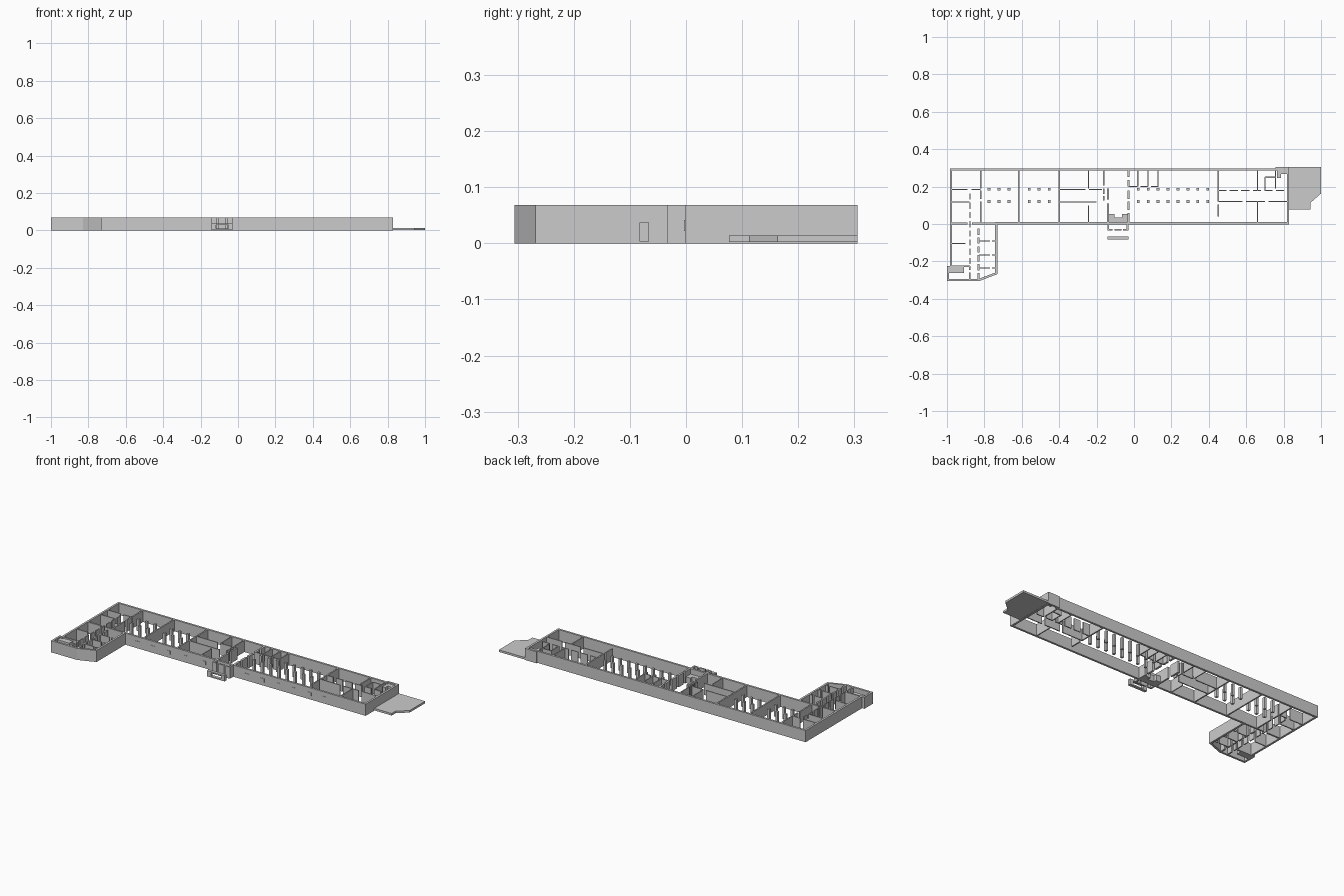
import bpy, bmesh
from mathutils import Vector

if "Cube" in bpy.data.objects:
    bpy.data.objects.remove(bpy.data.objects["Cube"])

H = 0.068   # wall height
T = 0.008   # partition thickness


def finish(bm, name):
    bmesh.ops.recalc_face_normals(bm, faces=bm.faces)
    me = bpy.data.meshes.new(name)
    bm.to_mesh(me)
    bm.free()
    ob = bpy.data.objects.new(name, me)
    bpy.context.collection.objects.link(ob)
    return ob


def boxes(name, items):
    """One object from boxes (x0, x1, y0, y1, z0, z1)."""
    bm = bmesh.new()
    for x0, x1, y0, y1, z0, z1 in items:
        vs = bmesh.ops.create_cube(bm, size=1)["verts"]
        for v in vs:
            v.co = ((x0 + x1) / 2 + v.co.x * (x1 - x0),
                    (y0 + y1) / 2 + v.co.y * (y1 - y0),
                    (z0 + z1) / 2 + v.co.z * (z1 - z0))
    return finish(bm, name)


def prism(name, pts, z0, z1):
    bm = bmesh.new()
    f = bm.faces.new([bm.verts.new((x, y, z0)) for x, y in pts])
    ext = bmesh.ops.extrude_face_region(bm, geom=[f])["geom"]
    for v in ext:
        if isinstance(v, bmesh.types.BMVert):
            v.co.z = z1
    return finish(bm, name)


def ring_wall(name, pts, t, h):
    """Closed wall following a counter-clockwise outline, thickened inward."""
    p = [Vector(q) for q in pts]
    n = len(p)
    inner = []
    for i in range(n):
        d0 = (p[i] - p[i - 1]).normalized()
        d1 = (p[(i + 1) % n] - p[i]).normalized()
        n0, n1 = Vector((-d0.y, d0.x)), Vector((-d1.y, d1.x))
        inner.append(p[i] + (n0 + n1) * t / (1 + n0.dot(n1)))
    bm = bmesh.new()
    loops = [[bm.verts.new((q.x, q.y, z)) for q in s]
             for s, z in ((p, 0), (p, h), (inner, h), (inner, 0))]
    for k in range(4):
        a, b = loops[k], loops[(k + 1) % 4]
        for i in range(n):
            j = (i + 1) % n
            bm.faces.new((a[i], a[j], b[j], b[i]))
    return finish(bm, name)


def along_y(x, *spans, t=T):
    return [(x - t / 2, x + t / 2, a, b, 0, H) for a, b in spans]


def along_x(y, *spans, t=T):
    return [(a, b, y - t / 2, y + t / 2, 0, H) for a, b in spans]


def dashes(a, b, n, gap):
    """Split a run into n pieces with door gaps."""
    s = (b - a) / n
    return [(a + i * s, a + (i + 1) * s - gap) for i in range(n)]


# Outer shell: long block, angled front wing, stair bays
ring_wall("outer_walls", [
    (-1, -.306), (-.83, -.306), (-.73, -.268), (-.73, -.002), (.83, -.002),
    (.83, .306), (.757, .306), (.757, .298), (-.985, .298),
    (-.985, -.225), (-1, -.225)], .012, H)

# Cross walls of the long block
B, F = .287, .009
w = along_y(-.82, (F, .12), (.135, .18), (.19, B))
w += along_y(-.617, (F, B)) + along_y(-.40, (F, B))
w += along_y(-.243, (F, .10), (.19, B), t=.005)
w += along_y(-.162, (.125, .15), (.16, .19), (.205, B), t=.006)
w += along_y(.45, (.04, .105), (.12, B))
w += along_y(.66, (F, .12), (.18, B), t=.006)
boxes("cross_walls", w)

# Corridor walls
w = along_x(.185, (-.973, -.89), (-.87, -.82), (-.40, -.26), (-.24, -.17), t=.006)
w += along_x(.117, (-.973, -.88), (-.40, -.20), t=.006)
w += along_x(.180, *dashes(.45, .82, 6, .018), t=.006)
w += along_x(.120, (.45, .58), (.60, .70), (.72, .82), t=.006)
boxes("corridor_walls", w)

# Small rooms behind the hall and by the stair tower
w = along_x(.20, (-.03, .02), (.035, .075), (.09, .13), t=.006)
for x in (.02, .075, .128):
    w += along_y(x, (.20, B), t=.006)
w += along_y(.70, (.18, .25), t=.006) + along_y(.757, (.19, .298), t=.006)
w += along_x(.25, (.70, .757), t=.006)
boxes("small_room_walls", w)

# Entrance hall
w = along_y(-.14, (F, .11), (.13, .19), t=.010)
w += along_y(-.03, (F, .06), (.075, .12), (.135, .18), (.2, .235), (.25, B), t=.012)
boxes("hall_walls", w)
boxes("hall_steps", [(-.14, -.03, .005, .035, 0, .036),
                     (-.14, -.105, .035, .053, 0, .036),
                     (-.065, -.03, .035, .053, 0, .036)])

# Columns in two rows
xs = [-.775, -.722, -.668, -.561, -.508, -.454] + [.022 + .0533 * i for i in range(8)]
boxes("columns", [(x - .007, x + .007, y - .007, y + .007, 0, H)
                  for x in xs for y in (.12, .185)])

# Wing partitions
w = along_x(.003, (-.973, -.89), (-.865, -.73), t=.010)
w += along_y(-.877, *dashes(-.215, .18, 8, .016), t=.006)
w += along_y(-.877, (-.295, -.26), (-.245, -.225))
w += along_y(-.832, *dashes(-.295, -.01, 6, .014), t=.010)
w += along_x(-.105, (-.973, -.90), t=.006) + along_x(-.226, (-.985, -.877))
for y in (-.09, -.165, -.235):
    w += along_x(y, (-.83, -.77), (-.76, -.735), t=.006)
boxes("wing_walls", w)
boxes("wing_stair", [(-.99, -.91, -.262, -.23, 0, .06)])

# Stair tower slab at the back right corner
boxes("tower_stair", [(.765, .825, .268, .30, .03, .06),
                      (.765, .785, .245, .268, .03, .06)])

# Entrance porch
w = [(x - .005, x + .005, -.034, 0, 0, H) for x in (-.138, -.034)]
w += [(-.143, -.115, -.034, -.026, 0, H), (-.105, -.068, -.034, -.026, 0, H),
      (-.058, -.029, -.034, -.026, 0, H)]
boxes("porch_walls", w)
boxes("porch_front", [(-.143, -.118, -.083, -.066, .003, .037),
                      (-.052, -.029, -.083, -.066, .003, .037),
                      (-.118, -.052, -.083, -.066, .003, .01),
                      (-.118, -.052, -.083, -.066, .03, .037)])

# Window frames on the front
wx = [-.65, -.55, -.45, -.335, -.22, .06, .16, .265, .365, .465, .56]
boxes("windows", [(x - .013, x + .013, -.004, .0, .022, .042) for x in wx])

# Low terrace at the right end
prism("terrace", [(.83, .077), (.943, .077), (.943, .113), (1, .163),
                  (1, .306), (.83, .306)], .002, .014)
